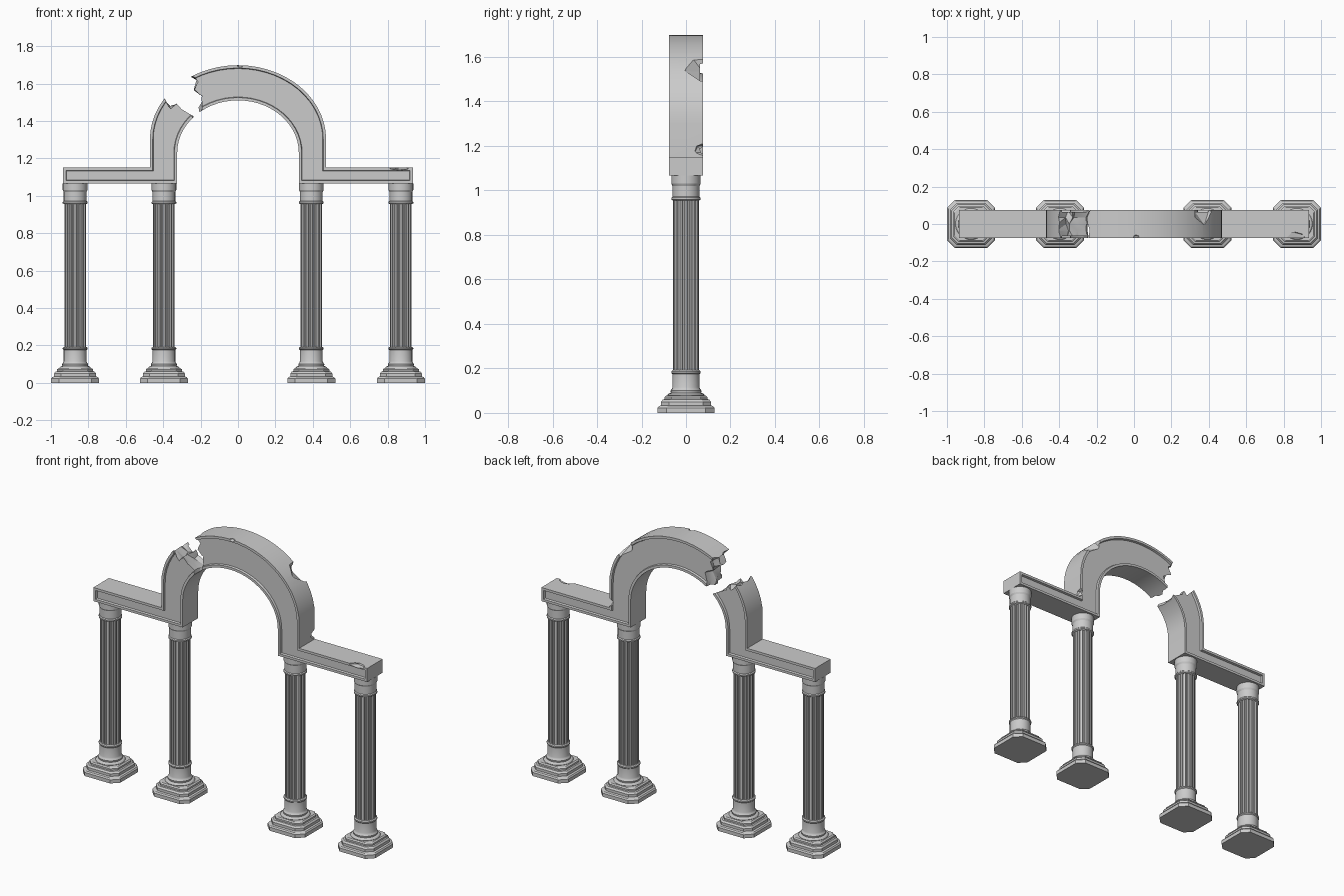
import bpy, bmesh, math, random
from mathutils import Vector

if "Cube" in bpy.data.objects:
    bpy.data.objects.remove(bpy.data.objects["Cube"])

random.seed(4)
COLUMN_X = (-0.871, -0.396, 0.392, 0.871)
DEPTH = 0.076


def finish(bm, name, smooth=True):
    bmesh.ops.recalc_face_normals(bm, faces=bm.faces[:])
    mesh = bpy.data.meshes.new(name)
    bm.to_mesh(mesh)
    bm.free()
    ob = bpy.data.objects.new(name, mesh)
    bpy.context.collection.objects.link(ob)
    if smooth:
        shade(ob)
    return ob


def shade(ob):
    bpy.ops.object.select_all(action='DESELECT')
    bpy.context.view_layer.objects.active = ob
    ob.select_set(True)
    bpy.ops.object.shade_smooth_by_angle(angle=math.radians(25))


def loft(loops):
    """Skin a stack of equal-length loops and close both ends."""
    bm = bmesh.new()
    rows = [[bm.verts.new(p) for p in loop] for loop in loops]
    for a, b in zip(rows, rows[1:]):
        for i in range(len(a)):
            j = (i + 1) % len(a)
            bm.faces.new((a[i], a[j], b[j], b[i]))
    caps = [bm.faces.new(rows[0][::-1]), bm.faces.new(rows[-1])]
    bmesh.ops.recalc_face_normals(bm, faces=bm.faces[:])
    return bm, caps


def ring(r, z, n=24):
    return [(r * math.cos(2 * math.pi * i / n), r * math.sin(2 * math.pi * i / n), z)
            for i in range(n)]


def cut_square(h, z):
    k = h * 0.68
    return [(h, -k, z), (h, k, z), (k, h, z), (-k, h, z),
            (-h, k, z), (-h, -k, z), (-k, -h, z), (k, -h, z)]


def fluted(z, n=16, outer=0.058, inner=0.051):
    pts = []
    for i in range(n):
        for f, r in ((-0.2, outer), (0.2, outer), (0.36, inner), (0.64, inner)):
            a = 2 * math.pi * (i + f) / n
            pts.append((r * math.cos(a), r * math.sin(a), z))
    return pts


# Column parts: stepped plinth, round foot, fluted shaft, capital
plinth = [(0.128, 0), (0.128, 0.022), (0.122, 0.03), (0.112, 0.034), (0.112, 0.05),
          (0.104, 0.06), (0.096, 0.062), (0.096, 0.072), (0.088, 0.078)]
foot = [(0.08, 0.07), (0.084, 0.08), (0.078, 0.087), (0.068, 0.09), (0.07, 0.1), (0.064, 0.107),
        (0.061, 0.115), (0.061, 0.175), (0.066, 0.18), (0.066, 0.187), (0.06, 0.192)]
capital = [(0.059, 0.955), (0.066, 0.959), (0.066, 0.967), (0.061, 0.972),
           (0.061, 1.02), (0.066, 1.03), (0.066, 1.066)]
parts = {
    "column_plinth": [cut_square(*p) for p in plinth],
    "column_foot": [ring(*p) for p in foot],
    "column_shaft": [fluted(0.185), fluted(0.962)],
    "column_capital": [ring(*p) for p in capital],
}
for name, loops in parts.items():
    first = finish(loft(loops)[0], name)
    first.location.x = COLUMN_X[0]
    for x in COLUMN_X[1:]:
        twin = first.copy()
        twin.location.x = x
        bpy.context.collection.objects.link(twin)

# Arch and side beams: one outline with recessed panels front and back
N = 14


def quarter(a, b, zc):
    return [(a * math.cos(t * math.pi / 2 / N), zc + b * math.sin(t * math.pi / 2 / N))
            for t in range(N + 1)]


inner = [(0.935, 1.066), (0.325, 1.066)] + quarter(0.325, 0.28, 1.23)
outer = [(0.935, 1.15), (0.471, 1.15)] + quarter(0.471, 0.396, 1.302)
outline = (inner + [(-x, z) for x, z in inner[-2::-1]]
           + [(-x, z) for x, z in outer] + outer[-2::-1])
bm, caps = loft([[(x, y, z) for x, z in outline] for y in (-DEPTH, DEPTH)])
for cap in caps:
    bmesh.ops.inset_region(bm, faces=[cap], thickness=0.015, use_even_offset=True)
    bmesh.ops.inset_region(bm, faces=[cap], thickness=0.003, depth=-0.013, use_even_offset=True)
arch = finish(bm, "arch_and_beams", smooth=False)

# Jagged gap cutter, wobbling through the depth
gap = [(-0.52, 1.60), (-0.405, 1.515), (-0.36, 1.47), (-0.335, 1.49), (-0.31, 1.455),
       (-0.25, 1.435), (-0.225, 1.37), (-0.19, 1.41), (-0.20, 1.48), (-0.185, 1.53),
       (-0.225, 1.57), (-0.215, 1.61), (-0.25, 1.645), (-0.32, 1.75), (-0.52, 1.75)]
rows = []
for k in range(7):
    y = -0.105 + 0.035 * k
    rows.append([(x + random.uniform(-0.012, 0.012), y, z + random.uniform(-0.012, 0.012))
                 for x, z in gap])
bm, _ = loft(rows)
bmesh.ops.triangulate(bm, faces=bm.faces[:])
cutters = [finish(bm, "gap_cutter", smooth=False)]


# Chips: rough lumps knocked out of the edges
def chip(name, center, radii):
    bm = bmesh.new()
    bmesh.ops.create_icosphere(bm, subdivisions=1, radius=1)
    for v in bm.verts:
        s = random.uniform(0.85, 1.2)
        v.co = Vector(center) + Vector([c * r * s for c, r in zip(v.co, radii)])
    cutters.append(finish(bm, name, smooth=False))


chip("shoulder_chip", (0.40, 0.075, 1.57), (0.09, 0.10, 0.08))
chip("top_chip", (0.01, -0.08, 1.70), (0.022, 0.025, 0.015))
chip("leg_chip", (0.475, 0.075, 1.185), (0.025, 0.04, 0.03))
chip("beam_chip", (0.865, -0.078, 1.152), (0.055, 0.035, 0.018))

bpy.context.view_layer.objects.active = arch
for c in cutters:
    c.hide_render = True
    m = arch.modifiers.new(c.name, 'BOOLEAN')
    m.operation, m.solver, m.object = 'DIFFERENCE', 'EXACT', c
    bpy.ops.object.modifier_apply(modifier=m.name)
for c in cutters:
    bpy.data.objects.remove(c)
shade(arch)
